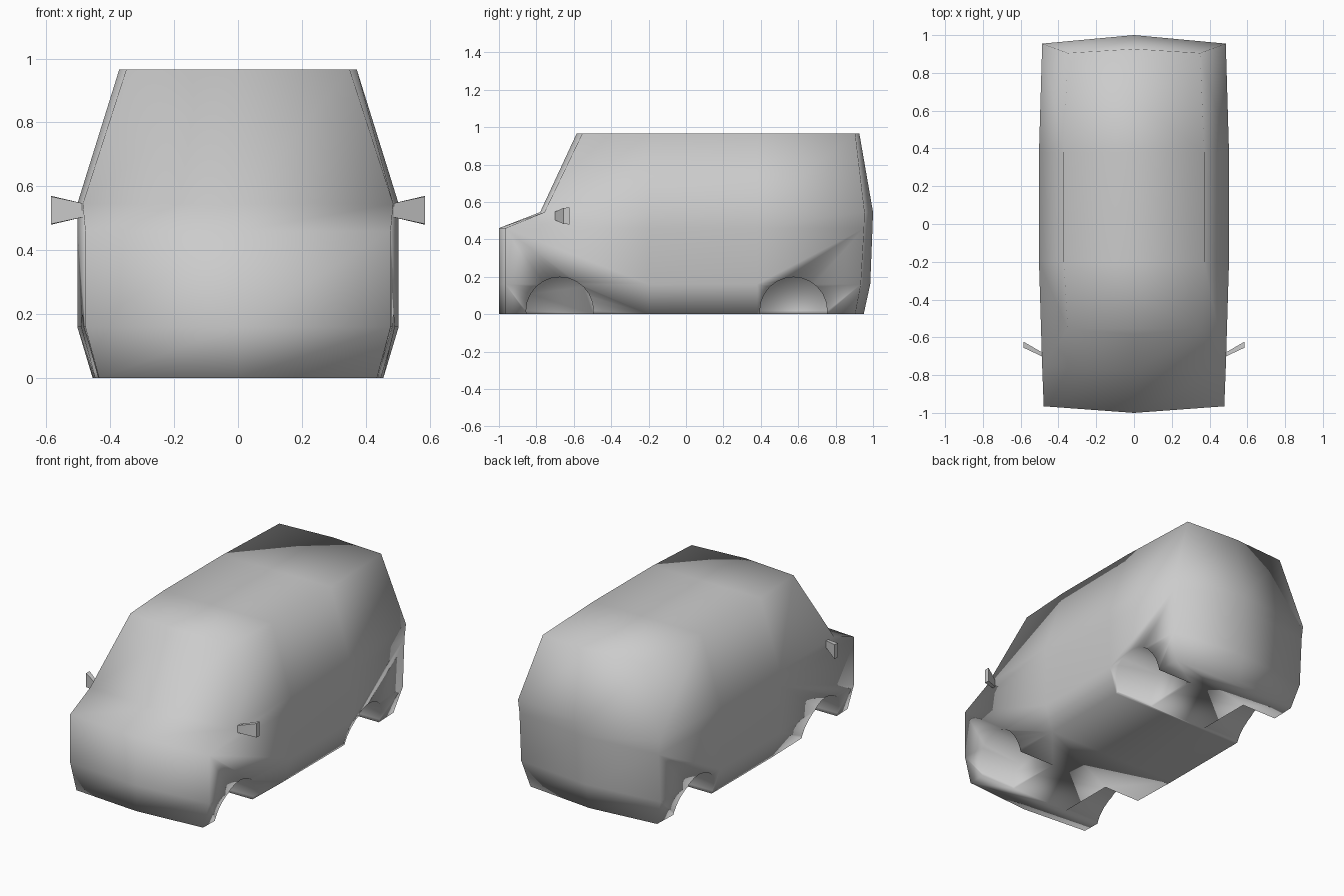
import bpy, bmesh, math

if "Cube" in bpy.data.objects:
    bpy.data.objects.remove(bpy.data.objects["Cube"])

# Horizontal body rings: height, mid half-width, corner half-width,
# front centre y, front corner y, rear corner y, rear centre y
RINGS = [
    (0.00, 0.455, 0.435, -1.00, -0.965, 0.905, 0.95),
    (0.16, 0.503, 0.478, -1.00, -0.965, 0.935, 0.985),
    (0.46, 0.503, 0.478, -1.00, -0.965, 0.952, 0.997),
    (0.545, 0.503, 0.486, -0.78, -0.757, 0.955, 1.00),
    (0.965, 0.372, 0.35, -0.585, -0.555, 0.905, 0.927),
]


def new_object(name, bm):
    bmesh.ops.recalc_face_normals(bm, faces=bm.faces)
    mesh = bpy.data.meshes.new(name)
    bm.to_mesh(mesh)
    bm.free()
    obj = bpy.data.objects.new(name, mesh)
    bpy.context.collection.objects.link(obj)
    return obj


# Van body shell: rings skinned from floor to roof
bm = bmesh.new()
loops = []
for z, w, c, f, fc, rc, r in RINGS:
    side = [(c, fc), (w, -0.2), (w, 0.38), (c, rc)]
    plan = [(0, f)] + side + [(0, r)] + [(-x, y) for x, y in reversed(side)]
    loops.append([bm.verts.new((x, y, z)) for x, y in plan])
n = len(loops[0])
for low, high in zip(loops, loops[1:]):
    for i in range(n):
        j = (i + 1) % n
        bm.faces.new((low[i], low[j], high[j], high[i]))
# Floor and roof, split into strips across the body
for loop in (loops[0], loops[-1]):
    bm.faces.new((loop[0], loop[1], loop[9]))
    for i in range(1, 4):
        bm.faces.new((loop[i], loop[i + 1], loop[9 - i], loop[10 - i]))
    bm.faces.new((loop[4], loop[5], loop[6]))
body = new_object("van_body", bm)

# Wheel wells cut from both sides
for y in (-0.675, 0.575):
    for s in (-1, 1):
        bpy.ops.mesh.primitive_cylinder_add(
            vertices=24, radius=0.18, depth=0.4, location=(s * 0.4, y, 0.018),
            rotation=(0, math.pi / 2, 0))
        cutter = bpy.context.object
        cutter.name = "wheel_well_cutter"
        cutter.hide_render = True
        mod = body.modifiers.new("wheel_well", 'BOOLEAN')
        mod.operation = 'DIFFERENCE'
        mod.solver = 'EXACT'
        mod.object = cutter
        bpy.context.view_layer.objects.active = body
        bpy.ops.object.modifier_apply(modifier=mod.name)
        bpy.data.objects.remove(cutter, do_unlink=True)
for p in body.data.polygons:
    p.use_smooth = True

# Door mirrors: flared wedges, one per side
for s, label in ((1, "right"), (-1, "left")):
    bm = bmesh.new()
    inner = [(0.478, y, z) for y, z in
             ((-0.705, 0.505), (-0.705, 0.545), (-0.685, 0.545), (-0.685, 0.505))]
    outer = [(0.585, y, z) for y, z in
             ((-0.655, 0.482), (-0.655, 0.568), (-0.623, 0.57), (-0.623, 0.48))]
    a, b = [[bm.verts.new((s * x, y, z)) for x, y, z in ring] for ring in (inner, outer)]
    bm.faces.new(a)
    bm.faces.new(b)
    for i in range(4):
        j = (i + 1) % 4
        bm.faces.new((a[i], a[j], b[j], b[i]))
    new_object(label + "_door_mirror", bm)
